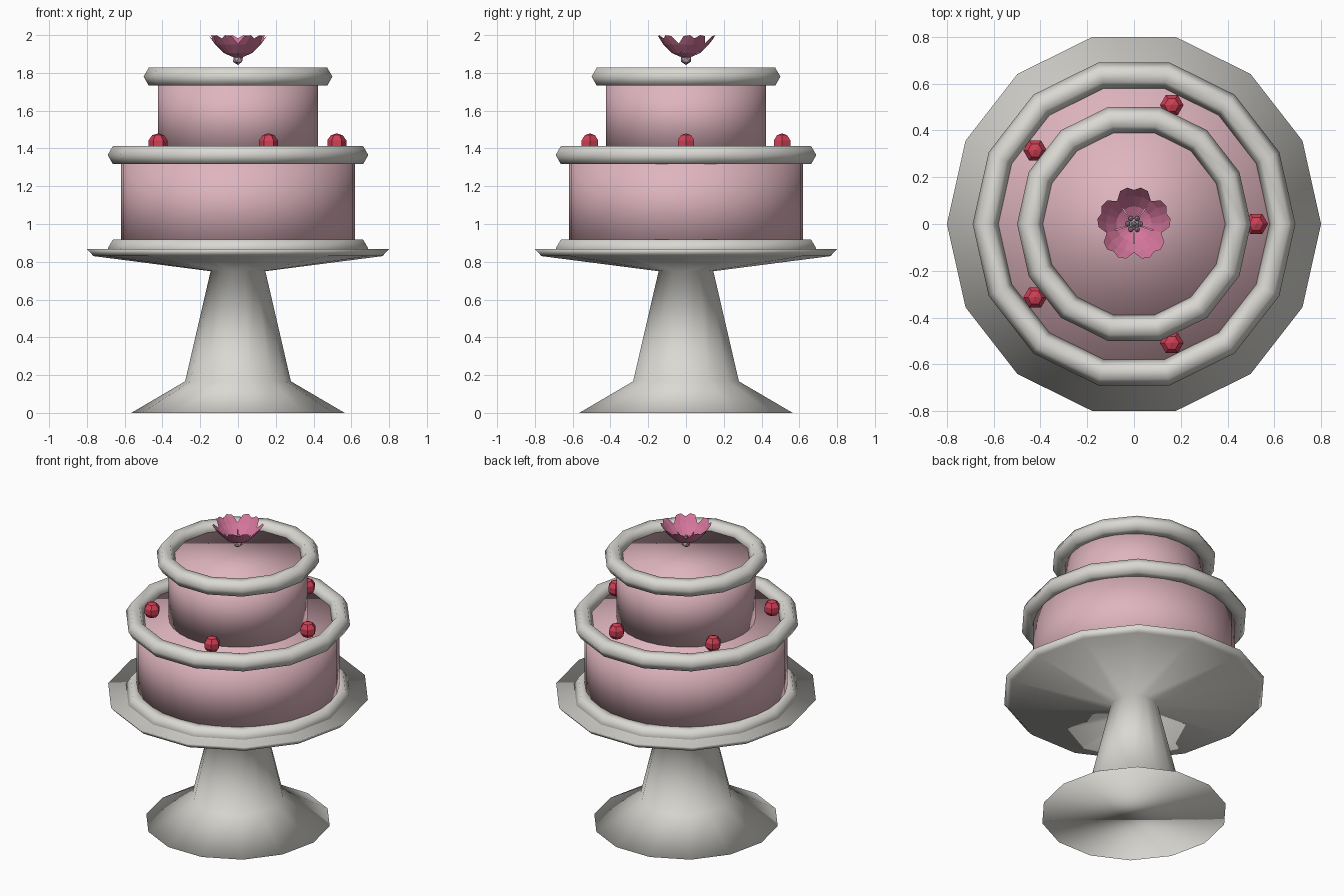
import bpy, bmesh, math
from mathutils import Matrix

if "Cube" in bpy.data.objects:
    bpy.data.objects.remove(bpy.data.objects["Cube"])

YS = 1.0257  # 14-sided parts fill a square footprint


def material(name, rgb):
    m = bpy.data.materials.new(name)
    m.diffuse_color = (*rgb, 1)
    m.use_nodes = True
    m.node_tree.nodes["Principled BSDF"].inputs["Base Color"].default_value = m.diffuse_color
    return m


CREAM = material("cream_white", (0.70, 0.69, 0.65))
PINK = material("pink_icing", (0.74, 0.46, 0.52))
RED = material("cherry_red", (0.62, 0.05, 0.09))
ROSE = material("rose_petal", (0.66, 0.18, 0.33))
MAUVE = material("pale_mauve", (0.50, 0.38, 0.42))


def finish(name, bm, mat, smooth):
    bmesh.ops.recalc_face_normals(bm, faces=bm.faces[:])
    for f in bm.faces:
        f.smooth = smooth
    me = bpy.data.meshes.new(name)
    bm.to_mesh(me)
    bm.free()
    me.materials.append(mat)
    ob = bpy.data.objects.new(name, me)
    bpy.context.collection.objects.link(ob)
    return ob


def lathe(name, profile, sides, mat, ys=1.0, closed=False):
    """Spin an (r, z) profile; open profiles get flat caps, closed ones form a ring."""
    bm = bmesh.new()
    loops = []
    for r, z in profile:
        loops.append([bm.verts.new((r * math.cos(2 * math.pi * i / sides),
                                    ys * r * math.sin(2 * math.pi * i / sides), z))
                      for i in range(sides)])
    pairs = list(zip(loops, loops[1:]))
    if closed:
        pairs.append((loops[-1], loops[0]))
    for a, b in pairs:
        for i in range(sides):
            j = (i + 1) % sides
            bm.faces.new((a[i], a[j], b[j], b[i]))
    if not closed:
        bm.faces.new(loops[0])
        bm.faces.new(loops[-1])
    return finish(name, bm, mat, True)


def piping(name, R, z, r=0.055):
    section = [(R + r * math.cos(k * math.pi / 3), z + r * math.sin(k * math.pi / 3))
               for k in range(6)]
    lathe(name, section, 14, CREAM, YS, True)


# Stand
lathe("cake_stand", [(0.565, 0), (0.28, 0.167), (0.145, 0.75), (0.765, 0.83), (0.80, 0.868)],
      14, CREAM, YS)

# Cake tiers
lathe("lower_tier", [(0.62, 0.86), (0.62, 1.365)], 32, PINK)
lathe("upper_tier", [(0.424, 1.36), (0.424, 1.78)], 32, PINK)

# Icing rings
piping("base_piping", 0.635, 0.87)
piping("lower_piping", 0.635, 1.365)
piping("upper_piping", 0.445, 1.78)

# Cherries
for i in range(5):
    a = 2 * math.pi * i / 5
    bm = bmesh.new()
    bmesh.ops.create_uvsphere(bm, u_segments=6, v_segments=5, radius=0.053)
    bmesh.ops.transform(bm, verts=bm.verts[:], matrix=Matrix.Translation(
        (0.523 * math.cos(a), 0.535 * math.sin(a), 1.427)) @ Matrix.Rotation(math.pi / 6, 4, 'Z'))
    finish(f"cherry_{i + 1}", bm, RED, False)

# Flower petals: cupped strips with a notched tip
rows = [(0.018, 1.880, 0.60), (0.075, 1.905, 0.60), (0.120, 1.950, 0.66), (0.152, 1.995, 0.40)]
for p in range(5):
    a0 = math.pi / 2 + 2 * math.pi * p / 5
    bm = bmesh.new()
    grid = []
    for k, (r, z, half) in enumerate(rows):
        row = []
        for c in (-1, -0.45, 0, 0.45, 1):
            tip = k == len(rows) - 1
            zz = z + (0.005 if tip and abs(c) == 0.45 else 0) - (0.012 if tip and c == 0 else 0)
            rr = r + (0.006 if tip and abs(c) == 0.45 else 0) - (0.006 if c == 0 and tip else 0)
            a = a0 + c * half
            row.append(bm.verts.new((rr * math.cos(a), rr * math.sin(a), zz)))
        grid.append(row)
    for u, v in zip(grid, grid[1:]):
        for c in range(4):
            bm.faces.new((u[c], u[c + 1], v[c + 1], v[c]))
    finish(f"petal_{p + 1}", bm, ROSE, False)

# Flower centre: bud below and small stamens above
bm = bmesh.new()
bmesh.ops.create_icosphere(bm, subdivisions=1, radius=0.03, matrix=Matrix.Translation((0, 0, 1.872)))
for i in range(7):
    a = 2 * math.pi * i / 6
    r = 0.0 if i == 6 else 0.027
    bmesh.ops.create_icosphere(bm, subdivisions=1, radius=0.012, matrix=Matrix.Translation(
        (r * math.cos(a), r * math.sin(a), 1.905)))
finish("flower_centre", bm, MAUVE, False)
